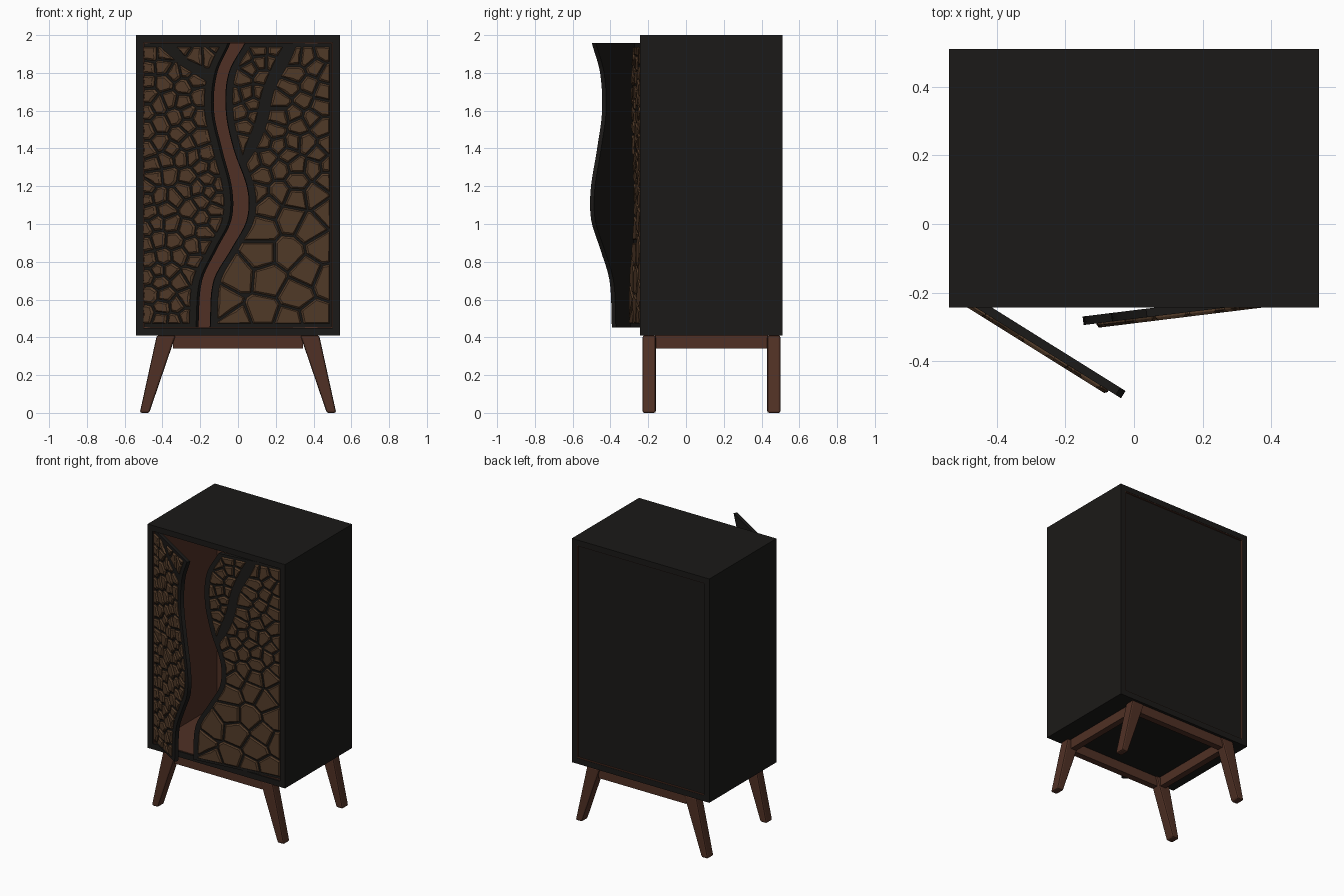
import bpy, bmesh, math, random
from mathutils import Vector

if "Cube" in bpy.data.objects:
    bpy.data.objects.remove(bpy.data.objects["Cube"])

random.seed(4)


def mat(name, col):
    m = bpy.data.materials.new(name)
    m.diffuse_color = (*col, 1)
    m.use_nodes = True
    m.node_tree.nodes["Principled BSDF"].inputs["Base Color"].default_value = m.diffuse_color
    return m


BLACK = mat("black_lacquer", (0.011, 0.010, 0.009))
WOOD = mat("walnut", (0.08, 0.030, 0.018))
TILE = mat("carved_wood", (0.085, 0.044, 0.022))


def finish(bm, name, m, bevel=0):
    bmesh.ops.recalc_face_normals(bm, faces=bm.faces)
    me = bpy.data.meshes.new(name)
    bm.to_mesh(me)
    bm.free()
    ob = bpy.data.objects.new(name, me)
    me.materials.append(m)
    bpy.context.collection.objects.link(ob)
    if bevel:
        b = ob.modifiers.new("bevel", 'BEVEL')
        b.width, b.segments = bevel, 2
    return ob


def loft(bm, rings):
    """Closed solid through rings of equal vertex count."""
    vs = [[bm.verts.new(p) for p in r] for r in rings]
    n = len(vs[0])
    for a, b in zip(vs, vs[1:]):
        for i in range(n):
            bm.faces.new((a[i], a[(i + 1) % n], b[(i + 1) % n], b[i]))
    bm.faces.new(vs[0])
    bm.faces.new(vs[-1])


def box(name, m, x0, x1, y0, y1, z0, z1, bevel=0):
    bm = bmesh.new()
    loft(bm, [[(x0, y0, z), (x1, y0, z), (x1, y1, z), (x0, y1, z)] for z in (z0, z1)])
    return finish(bm, name, m, bevel)


# Cabinet shell with walnut lining and recessed back
Y0, Y1 = -0.243, 0.51
box("cabinet_top", BLACK, -.54, .54, Y0, Y1, 1.96, 2.0)
box("cabinet_bottom", BLACK, -.54, .54, Y0, Y1, .41, .45)
box("lining_top", WOOD, -.5, .5, Y0 + .01, Y1 - .002, 1.956, 1.96)
box("lining_bottom", WOOD, -.5, .5, Y0 + .01, Y1 - .002, .45, .454)
for s, side in ((-1, "left"), (1, "right")):
    box("cabinet_side_" + side, BLACK, *sorted((s * .54, s * .5)), Y0, Y1, .45, 1.96)
    box("lining_" + side, WOOD, *sorted((s * .5, s * .496)), Y0 + .01, Y1 - .002, .454, 1.956)
box("back_inner", WOOD, -.496, .496, .47, .48, .454, 1.956)
box("back_panel", BLACK, -.496, .496, .48, .497, .454, 1.956)

# Splayed legs and rails
for s, side in ((-1, "left"), (1, "right")):
    for y, end in ((-.23, "front"), (.43, "back")):
        bm = bmesh.new()
        prof = [(.33, .41), (.43, .41), (.52, 0), (.47, 0)]
        loft(bm, [[(s * x, yy, z) for x, z in prof] for yy in (y, y + .07)])
        finish(bm, f"{end}_leg_{side}", WOOD, .01)
    box("side_rail_" + side, WOOD, *sorted((s * .36, s * .405)), -.165, .435, .342, .41)
box("front_rail", WOOD, -.345, .345, -.22, -.175, .342, .41)
box("back_rail", WOOD, -.345, .345, .445, .49, .342, .41)


# River and branch edges, given as (z, x) points
def curve(pts, smooth=True):
    def f(z):
        z = min(max(z, pts[0][0]), pts[-1][0])
        i = max(k for k in range(len(pts) - 1) if pts[k][0] <= z)
        (za, a), (zb, b) = pts[i], pts[i + 1]
        h, t = zb - za, (z - za) / (zb - za)
        if not smooth:
            return a + (b - a) * t

        def slope(k):
            p, q = pts[max(k - 1, 0)], pts[min(k + 1, len(pts) - 1)]
            return (q[1] - p[1]) / (q[0] - p[0])
        return ((2*t**3 - 3*t*t + 1) * a + (t**3 - 2*t*t + t) * h * slope(i)
                + (3*t*t - 2*t**3) * b + (t**3 - t*t) * h * slope(i + 1))
    return f


RZ = (.453, .7, .87, 1.02, 1.18, 1.4, 1.6, 1.8, 1.957)
river_l = curve(list(zip(RZ, (-.21, -.19, -.11, -.035, -.03, -.085, -.127, -.11, -.04))))
river_r = curve(list(zip(RZ, (-.15, -.13, -.035, .045, .05, -.025, -.065, -.05, .035))))
br_right_a = curve([(1.31, .005), (1.42, .04), (1.55, .09), (1.71, .127), (1.87, .195), (1.94, .235)])
br_right_b = curve([(1.3, .03), (1.42, .105), (1.55, .155), (1.71, .19), (1.87, .275), (1.94, .305)])
br_left_a = curve([(1.76, -.16), (1.84, -.29), (1.94, -.4)], False)
br_left_b = curve([(1.82, -.14), (1.87, -.25), (1.94, -.31)], False)
M = .036


def edge_b(z):
    return max(river_r(z) + M, br_right_b(z)) if z > 1.3 else river_r(z) + M


def edge_c(z):
    return min(river_l(z) - M, br_left_a(z)) if z > 1.76 else river_l(z) - M


def door_map(s, angle):
    """Front-view x, z and depth d to a point on an opened door."""
    t = math.radians(angle)

    def f(x, z, d):
        y = -.19 - abs(x - s * .5) * math.tan(t)
        return Vector((x + s * math.sin(t) * d, y - math.cos(t) * d, z))
    return f


def cell(seed, seeds, bounds):
    """Voronoi cell with a groove gap, by half-plane clipping."""
    x0, x1, z0, z1 = bounds
    poly = [Vector(p) for p in ((x0, z0), (x1, z0), (x1, z1), (x0, z1))]
    for o in seeds:
        d = o - seed
        if o is seed or d.length > .6:
            continue
        n, out = d.normalized(), []
        lim = n.dot((seed + o) / 2) - .006
        for p, q in zip(poly, poly[1:] + poly[:1]):
            a, b = n.dot(p) - lim, n.dot(q) - lim
            if a <= 0:
                out.append(p)
            if a * b < 0:
                out.append(p + (q - p) * (a / (a - b)))
        poly = out
    return poly


def trim(poly, lo, hi, seed):
    """Cut a convex cell by two x(z) edges, slicing it in z."""
    if all(lo(p.y) <= p.x <= hi(p.y) for p in poly):
        return poly
    zs = [p.y for p in poly]
    a, b = min(zs), max(zs)
    levels = sorted(set(zs + [a + (b - a) * k / 24 for k in range(25)]))
    left, right = [], []
    for z in levels:
        xs = [p.x + (q.x - p.x) * (z - p.y) / (q.y - p.y)
              for p, q in zip(poly, poly[1:] + poly[:1])
              if abs(p.y - q.y) > 1e-7 and min(p.y, q.y) - 1e-7 <= z <= max(p.y, q.y) + 1e-7]
        if not xs:
            continue
        l, r = max(min(xs), lo(z)), min(max(xs), hi(z))
        if l < r - 1e-4:
            left.append(Vector((l, z)))
            right.append(Vector((r, z)))
        elif z < seed.y:
            left, right = [], []
        else:
            break
    return left + right[::-1]


def tiles(bm, place, bounds, lo, hi, radius):
    x0, x1, z0, z1 = bounds
    seeds = []
    for _ in range(5000):
        p = Vector((random.uniform(x0, x1), random.uniform(z0, z1)))
        if lo(p.y) + .008 < p.x < hi(p.y) - .008 and all((p - o).length > radius(p) for o in seeds):
            seeds.append(p)
    for s in seeds:
        poly, clean = trim(cell(s, seeds, bounds), lo, hi, s), []
        for p in poly:
            if not clean or (p - clean[-1]).length > .002 and (p - clean[0]).length > .002:
                clean.append(p)
        if len(clean) < 3:
            continue
        c = sum(clean, Vector((0, 0))) / len(clean)
        top = [p + (c - p) * min(.4, .010 / max((c - p).length, 1e-4)) for p in clean]
        loft(bm, [[place(p.x, p.y, .024) for p in clean], [place(p.x, p.y, .030) for p in clean],
                  [place(p.x, p.y, .038) for p in top]])


def door(name, s, angle, river, regions):
    place = door_map(s, angle)
    # Black door slab with the river edge
    zs = [.453 + 1.504 * k / 48 for k in range(49)]
    outline = [(river(z), z) for z in zs] + [(s * .495, 1.957), (s * .495, .453)]
    bm = bmesh.new()
    loft(bm, [[place(x, z, d) for x, z in outline] for d in (0, .025)])
    finish(bm, name + "_slab", BLACK)
    # Raised cracked-earth tiles
    bm = bmesh.new()
    for r in regions:
        tiles(bm, place, *r)
    finish(bm, name + "_tiles", TILE)


small = lambda p: .062
graded = lambda p: .066 if p.y > 1.25 else .072 + .05 * min(1, (1.25 - p.y) / .4)
door("left_door", -1, 32, river_l, [
    ((-.485, 0, .472, 1.938), lambda z: -.485, edge_c, small),
    ((-.32, 0, 1.825, 1.938), br_left_b, lambda z: river_l(z) - M, small)])
door("right_door", 1, 7, river_r, [
    ((-.15, .482, .472, 1.938), edge_b, lambda z: .482, graded),
    ((-.1, .25, 1.36, 1.938), lambda z: river_r(z) + M, br_right_a, small)])
